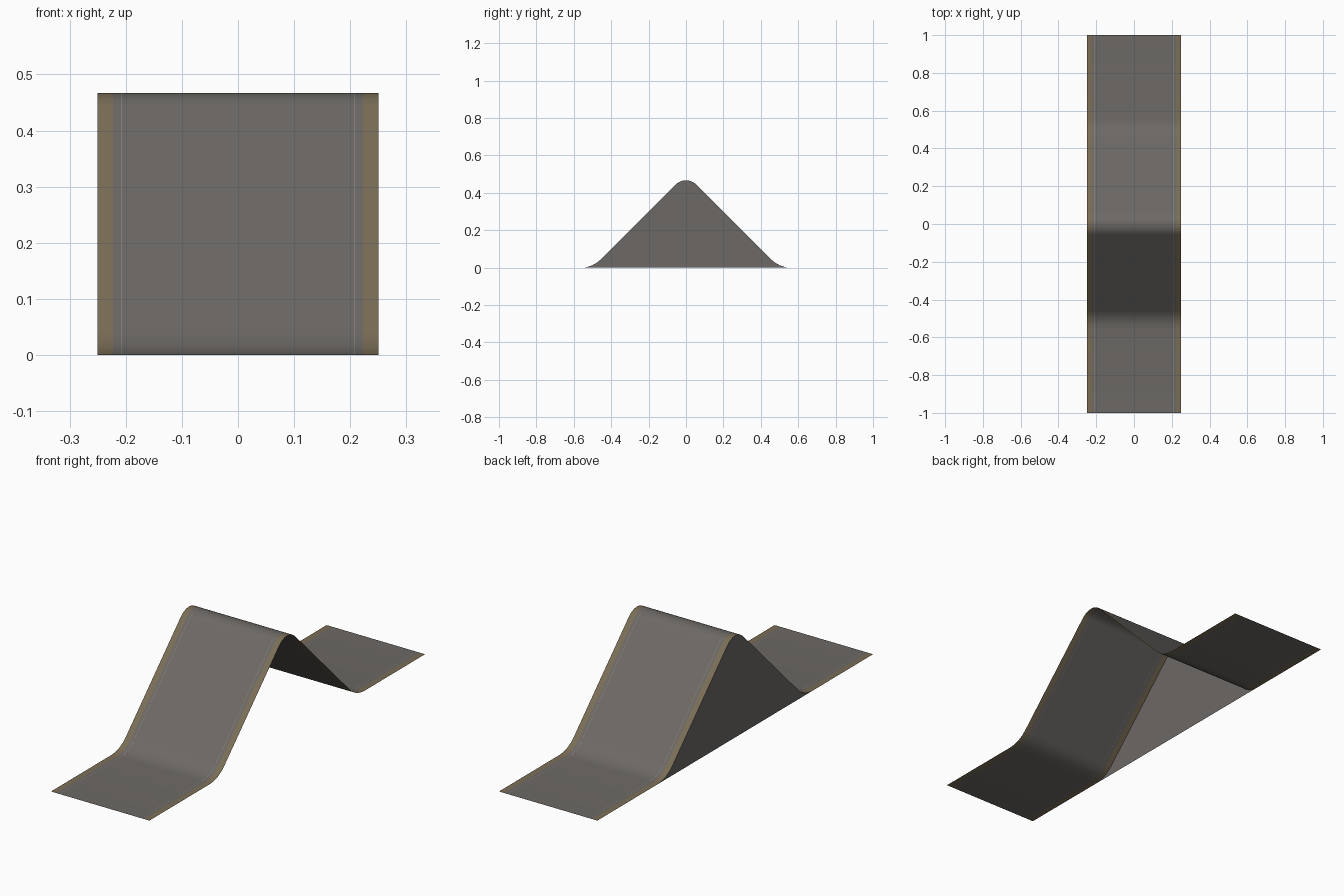
import bpy, bmesh, math

if "Cube" in bpy.data.objects:
    bpy.data.objects.remove(bpy.data.objects["Cube"])

HALF_W, HALF_L, HILL = 0.25, 1.0, 0.5
CREST_R, TOE_R, STEPS = 0.08, 0.145, 5


def material(name, rgb):
    m = bpy.data.materials.new(name)
    m.diffuse_color = (*rgb, 1)
    m.use_nodes = True
    m.node_tree.nodes["Principled BSDF"].inputs["Base Color"].default_value = m.diffuse_color
    return m


asphalt = material("asphalt grey", (0.150, 0.140, 0.130))
verge = material("verge tan", (0.195, 0.155, 0.092))
paint = material("line paint", (0.30, 0.29, 0.28))


def half_profile():
    """Crest to road end: crest arc, 45 degree slope, toe arc, flat."""
    pts = []
    crest_z = HILL - CREST_R * math.sqrt(2)
    for i in range(STEPS):
        a = math.radians(45) * i / (STEPS - 1)
        pts.append((CREST_R * math.sin(a), crest_z + CREST_R * math.cos(a)))
    toe_y = HILL + TOE_R * math.tan(math.radians(22.5))
    for i in range(STEPS):
        a = math.radians(45) * (1 - i / (STEPS - 1))
        pts.append((toe_y - TOE_R * math.sin(a), TOE_R * (1 - math.cos(a))))
    return pts + [(HALF_L, 0)]


half = half_profile()
profile = [(-y, z) for y, z in reversed(half[1:])] + half


def make_object(name, bm, mats):
    mesh = bpy.data.meshes.new(name)
    bm.to_mesh(mesh)
    bm.free()
    for m in mats:
        mesh.materials.append(m)
    obj = bpy.data.objects.new(name, mesh)
    bpy.context.collection.objects.link(obj)
    return obj


# Road sheet: profile swept across its width, one column per painted band
edges = [0.2075, 0.2085, 0.223, HALF_W]
xs = [-x for x in reversed(edges)] + edges
bands = [1, 0, 2, 0, 2, 0, 1]
bm = bmesh.new()
grid = [[bm.verts.new((x, y, z)) for y, z in profile] for x in xs]
for c, band in enumerate(bands):
    for r in range(len(profile) - 1):
        f = bm.faces.new((grid[c][r], grid[c + 1][r],
                          grid[c + 1][r + 1], grid[c][r + 1]))
        f.material_index = band
        f.smooth = True
make_object("humped_road", bm, [asphalt, verge, paint])

# Side wall closing the hump on the left only
hump = profile[1:-1]
bm = bmesh.new()
top = [bm.verts.new((-HALF_W, y, z)) for y, z in hump]
low = [top[0]] + [bm.verts.new((-HALF_W, y, 0)) for y, z in hump[1:-1]] + [top[-1]]
for i in range(len(hump) - 1):
    ring = list(dict.fromkeys((top[i], top[i + 1], low[i + 1], low[i])))
    bm.faces.new(ring)
make_object("hump_side_wall", bm, [asphalt])
